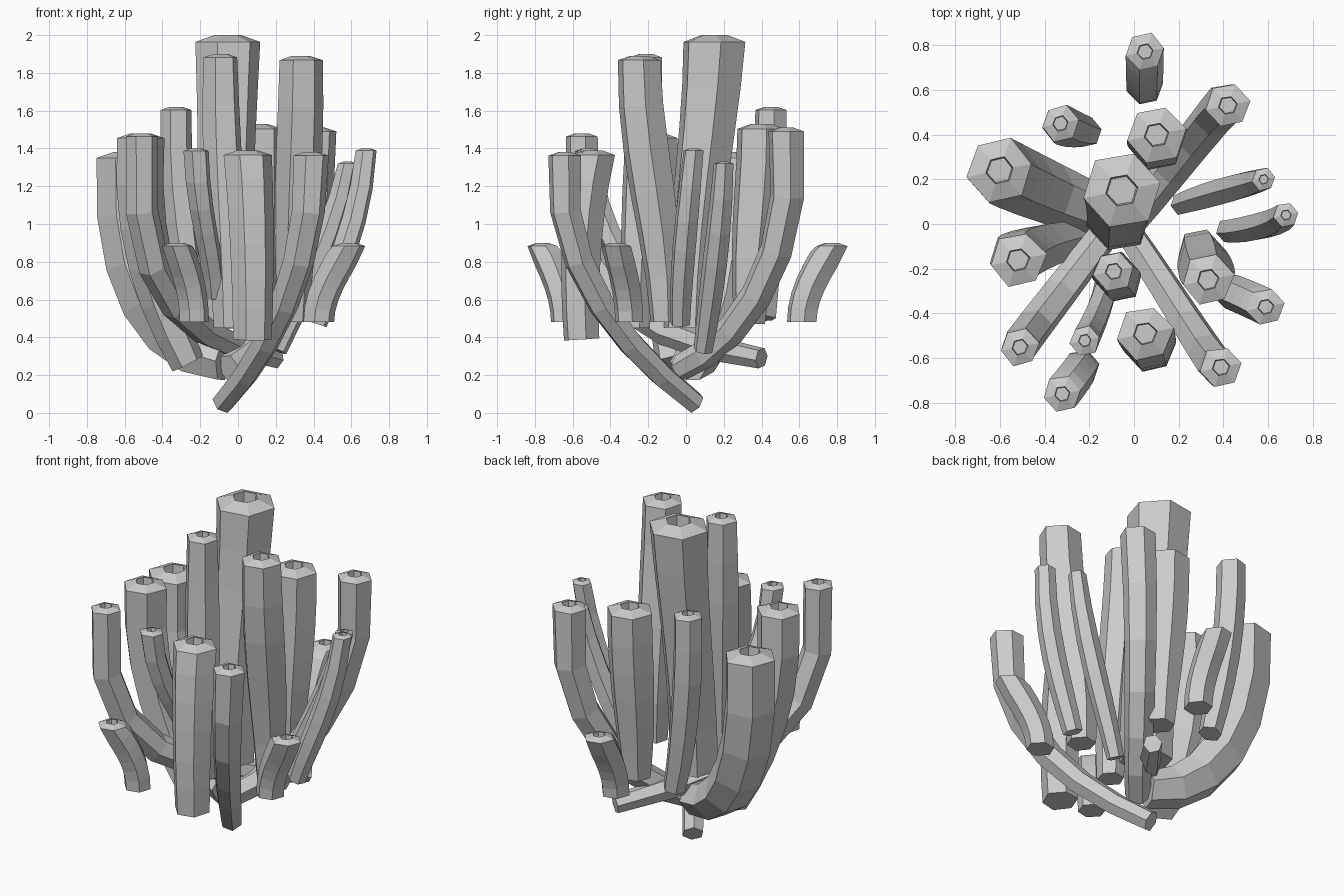
import bpy, math, random
from mathutils import Vector

random.seed(4)
UP = Vector((0, 0, 1))
SIDES, STEPS = 6, 6


def tube(name, base, tip, r0, r1, c1=None, c2=None, bulge=0.0, phase=0.2):
    """Six-sided tube along a cubic curve with a bevelled, hollow mouth."""
    rim = 0.2 * r1
    a, d = Vector(base), Vector(tip) - UP * rim
    h = d.z - a.z
    b = Vector(c1) if c1 else a + UP * h * 0.35
    c = Vector(c2) if c2 else d - UP * h * 0.35
    wobble = [random.uniform(0.95, 1.07) for _ in range(SIDES)]
    verts, faces = [], []

    def ring(centre, direction, radius):
        q = UP.rotation_difference(direction)
        for k in range(SIDES):
            ang = phase + math.tau * k / SIDES
            v = Vector((math.cos(ang), math.sin(ang), 0)) * radius * wobble[k]
            verts.append(centre + q @ v)

    # body, ending in a level ring
    for i in range(STEPS + 1):
        t = i / STEPS
        s = 1 - t
        p = a * s**3 + b * 3 * s * s * t + c * 3 * s * t * t + d * t**3
        tan = (b - a) * s * s + (c - b) * 2 * s * t + (d - c) * t * t
        ring(p, UP if i == STEPS else tan.normalized(),
             r0 + (r1 - r0) * t + bulge * math.sin(math.pi * t))
    # bevelled lip and recessed mouth
    ring(Vector(tip), UP, r1 * 0.42)
    ring(Vector(tip) - UP * r1 * 0.5, UP, r1 * 0.38)

    n = len(verts) // SIDES
    for i in range(n - 1):
        for k in range(SIDES):
            m = (k + 1) % SIDES
            faces.append((i * SIDES + k, i * SIDES + m,
                          (i + 1) * SIDES + m, (i + 1) * SIDES + k))
    faces.append(tuple(reversed(range(SIDES))))
    faces.append(tuple(range((n - 1) * SIDES, n * SIDES)))
    mesh = bpy.data.meshes.new(name)
    mesh.from_pydata(verts, [], faces)
    mesh.update()
    obj = bpy.data.objects.new(name, mesh)
    bpy.context.collection.objects.link(obj)


# tall middle tubes
tube("centre_tube", (-0.07, 0.02, 0.45), (-0.055, 0.15, 2.0), 0.15, 0.18,
     c1=(-0.07, 0.03, 1.0), c2=(-0.06, 0.13, 1.5), bulge=-0.01)
tube("tall_right_tube", (0.29, -0.11, 0.48), (0.33, -0.25, 1.89), 0.08, 0.115, bulge=0.022)
tube("tall_front_tube", (-0.05, -0.26, 0.45), (-0.09, -0.21, 1.9), 0.075, 0.09, bulge=0.02)
tube("back_tube", (0.10, 0.34, 0.47), (0.10, 0.40, 1.53), 0.085, 0.13, bulge=0.018)
tube("front_tube", (0.075, -0.55, 0.39), (0.05, -0.49, 1.39), 0.10, 0.125,
     c1=(0.08, -0.57, 0.7), c2=(0.07, -0.55, 1.1))

# long tubes that sweep outward from the foot
tube("front_right_sweeping_tube", (-0.08, 0.05, 0.05), (0.39, -0.64, 1.38),
     0.06, 0.092, (0.15, -0.28, 0.30), (0.40, -0.71, 0.75))
tube("back_right_sweeping_tube", (-0.05, -0.03, 0.24), (0.42, 0.53, 1.51),
     0.07, 0.097, (0.15, 0.20, 0.32), (0.45, 0.62, 0.75))
tube("front_left_sweeping_tube", (0.20, 0.40, 0.29), (-0.51, -0.55, 1.48),
     0.055, 0.087, (-0.20, -0.15, 0.38), (-0.58, -0.62, 0.55), bulge=0.01)
tube("left_thick_sweeping_tube", (-0.08, 0.02, 0.27), (-0.60, 0.24, 1.38),
     0.11, 0.15, (-0.40, 0.14, 0.30), (-0.635, 0.25, 0.70), bulge=0.015)
tube("left_tube", (-0.27, -0.07, 0.26), (-0.52, -0.16, 1.48),
     0.09, 0.125, (-0.42, -0.09, 0.55), (-0.56, -0.15, 0.95), bulge=0.01)

# slim side tubes
tube("right_slim_tube", (0.21, 0.09, 0.33), (0.58, 0.20, 1.33),
     0.05, 0.052, (0.32, 0.13, 0.60), (0.52, 0.18, 0.95), bulge=0.014)
tube("right_outer_slim_tube", (0.42, -0.03, 0.47), (0.68, 0.04, 1.40),
     0.055, 0.057, (0.50, -0.03, 0.72), (0.65, 0.0, 0.98), bulge=0.01)
tube("front_slim_tube", (-0.12, -0.25, 0.62), (-0.22, -0.52, 1.40),
     0.055, 0.068, (-0.13, -0.34, 0.85), (-0.21, -0.50, 1.05))
tube("back_left_tube", (-0.21, 0.41, 0.50), (-0.33, 0.45, 1.62),
     0.065, 0.082, (-0.28, 0.42, 0.80), (-0.34, 0.45, 1.20), bulge=0.01)

# short outer tubes, leaning outward below a level mouth
for name, base, tip, out in (
    ("short_back_tube", (0.05, 0.61, 0.48), (0.05, 0.77, 0.90), (0.0, 0.09)),
    ("short_right_tube", (0.43, -0.30, 0.48), (0.59, -0.37, 0.90), (0.08, -0.04)),
    ("short_front_tube", (-0.23, -0.64, 0.48), (-0.32, -0.76, 0.90), (-0.06, -0.07)),
):
    lean = (tip[0] - out[0], tip[1] - out[1], 0.74)
    tube(name, base, tip, 0.08, 0.085, c2=lean)
